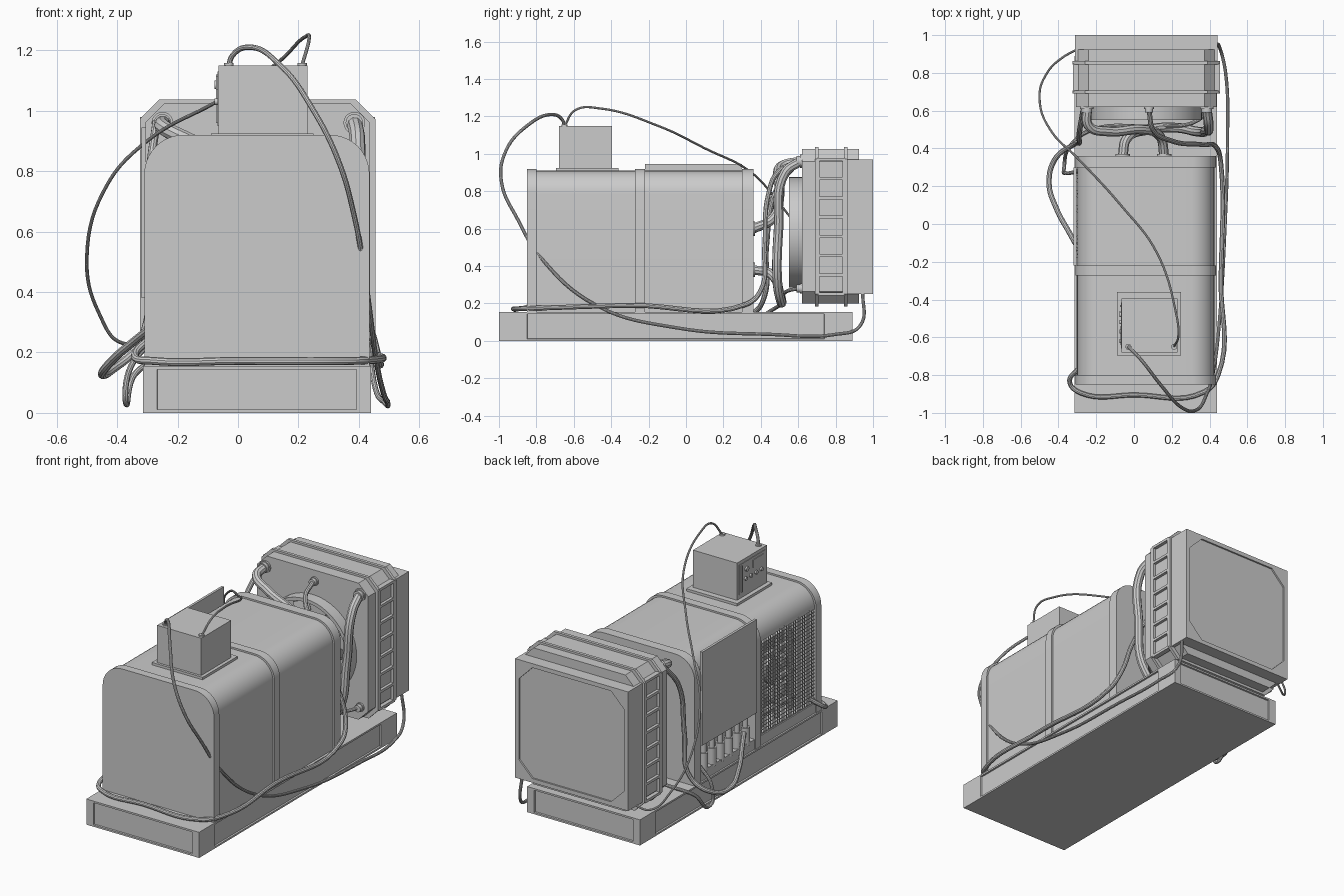
import bpy, bmesh, math, random
from mathutils import Matrix, Vector

if "Cube" in bpy.data.objects:
    bpy.data.objects.remove(bpy.data.objects["Cube"])

random.seed(4)
CX = 0.065  # centre line of the machine


def finish(name, bm, smooth=False):
    bmesh.ops.recalc_face_normals(bm, faces=bm.faces[:])
    me = bpy.data.meshes.new(name)
    bm.to_mesh(me)
    bm.free()
    ob = bpy.data.objects.new(name, me)
    bpy.context.collection.objects.link(ob)
    if smooth:
        smooth_it(ob)
    return ob


def smooth_it(ob):
    bpy.ops.object.select_all(action='DESELECT')
    ob.select_set(True)
    bpy.context.view_layer.objects.active = ob
    bpy.ops.object.shade_smooth_by_angle(angle=math.radians(35))


def boxes(name, bounds):
    """One object from boxes given as (x0, x1, y0, y1, z0, z1)."""
    bm = bmesh.new()
    for x0, x1, y0, y1, z0, z1 in bounds:
        m = Matrix.Translation(((x0 + x1) / 2, (y0 + y1) / 2, (z0 + z1) / 2))
        bmesh.ops.create_cube(bm, size=1, matrix=m @ Matrix.Diagonal((x1 - x0, y1 - y0, z1 - z0, 1)))
    return finish(name, bm)


def prism(name, pts, y0, y1, smooth=False):
    """Extrude an (x, z) outline along y."""
    bm = bmesh.new()
    f = bm.faces.new([bm.verts.new((x, y0, z)) for x, z in pts])
    r = bmesh.ops.extrude_face_region(bm, geom=[f])
    vs = [v for v in r['geom'] if isinstance(v, bmesh.types.BMVert)]
    bmesh.ops.translate(bm, verts=vs, vec=(0, y1 - y0, 0))
    return finish(name, bm, smooth)


def cylinders(name, items, seg=20):
    """One object from cylinders given as (start, end, radius)."""
    bm = bmesh.new()
    for a, b, r in items:
        a, b = Vector(a), Vector(b)
        m = Matrix.Translation((a + b) / 2) @ (b - a).to_track_quat('Z', 'Y').to_matrix().to_4x4()
        bmesh.ops.create_cone(bm, cap_ends=True, segments=seg, radius1=r, radius2=r,
                              depth=(b - a).length, matrix=m)
    return finish(name, bm, True)


def hose(name, pts, r):
    cu = bpy.data.curves.new(name, 'CURVE')
    cu.dimensions = '3D'
    cu.bevel_depth, cu.bevel_resolution, cu.resolution_u, cu.use_fill_caps = r, 3, 8, True
    sp = cu.splines.new('BEZIER')
    sp.bezier_points.add(len(pts) - 1)
    for p, co in zip(sp.bezier_points, pts):
        p.co = co
        p.handle_left_type = p.handle_right_type = 'AUTO'
    ob = bpy.data.objects.new(name, cu)
    bpy.context.collection.objects.link(ob)
    bpy.ops.object.select_all(action='DESELECT')
    ob.select_set(True)
    bpy.context.view_layer.objects.active = ob
    bpy.ops.object.convert(target='MESH')
    smooth_it(bpy.context.view_layer.objects.active)


def arch(x0, x1, z0, z1, r, left_z=None):
    pts = [(x0, z0 if left_z is None else left_z)]
    for cx, start in ((x0 + r, 180), (x1 - r, 90)):
        for i in range(11):
            a = math.radians(start - 9 * i)
            pts.append((cx + r * math.cos(a), z1 - r + r * math.sin(a)))
    return pts + [(x1, z0)]


def octagon(hw, z0, z1, c):
    a, b = CX - hw, CX + hw
    return [(a + c, z0), (b - c, z0), (b, z0 + c), (b, z1 - c),
            (b - c, z1), (a + c, z1), (a, z1 - c), (a, z0 + c)]


# Base skid with a recessed panel on each side
base = boxes("base_skid", [(-0.315, 0.44, -1, 0.89, 0, 0.155)])
bm = bmesh.new()
bm.from_mesh(base.data)
bm.normal_update()
for f in [f for f in bm.faces if abs(f.normal.z) < 0.5]:
    bmesh.ops.inset_region(bm, faces=[f], thickness=0.015)
    c = f.calc_center_median()
    k = Vector((0.9, 1, 1)) if abs(f.normal.y) > 0.5 else Vector((1, 0.85, 1))
    for v in f.verts:
        v.co = c + (v.co - c) * k
    bmesh.ops.inset_region(bm, faces=[f], thickness=0.002, depth=-0.01)
bm.to_mesh(base.data)
bm.free()

# Housing: end caps, middle rib and two shells open low on the left
for name, y0, y1 in (("front_cap", -0.85, -0.80), ("middle_rib", -0.272, -0.22), ("rear_cap", 0.30, 0.36)):
    prism(name, arch(-0.31, 0.435, 0.155, 0.92, 0.13), y0, y1, True)
for name, y0, y1, lz in (("front_shell", -0.80, -0.27, 0.78), ("rear_shell", -0.22, 0.30, 0.38)):
    outline = arch(-0.30, 0.425, 0.155, 0.91, 0.125, lz)
    prism(name, outline + arch(-0.285, 0.41, 0.155, 0.895, 0.11, lz)[::-1], y0, y1, True)
boxes("left_sill", [(-0.305, -0.27, -0.80, 0.30, 0.155, 0.215)])
boxes("left_door_panel", [(-0.32, -0.305, -0.22, 0.30, 0.38, 0.945)])
boxes("rear_bulkhead", [(-0.24, -0.225, -0.22, 0.30, 0.155, 0.5)])

# Row of power connectors under the door
sockets = []
for i in range(6):
    y = -0.16 + i * 0.08
    sockets += [((-0.285, y, 0.2), (-0.285, y, 0.31), 0.025), ((-0.285, y, 0.31), (-0.285, y, 0.38), 0.016)]
cylinders("power_connectors", sockets, 16)

# Wire grille over the engine bay
w = 0.002
wires = [(-0.30, -0.296, -0.795 + i * 0.0217 - w, -0.795 + i * 0.0217 + w, 0.21, 0.79) for i in range(25)]
wires += [(-0.301, -0.297, -0.80, -0.27, 0.22 + i * 0.0217 - w, 0.22 + i * 0.0217 + w) for i in range(26)]
boxes("wire_grille", wires)

# Engine seen through the grille
boxes("engine_block", [(-0.12, 0.30, -0.76, -0.30, 0.2, 0.62), (-0.06, 0.24, -0.72, -0.34, 0.62, 0.76)] +
      [(-0.19, -0.10, y, y + 0.05, z, z + random.uniform(0.05, 0.1))
       for y in (-0.72, -0.62, -0.52, -0.42) for z in (0.28, 0.45)])
cylinders("engine_pipes", [((-0.2, -0.74, z), (-0.2, -0.31, z), 0.02) for z in (0.26, 0.42, 0.6)] +
          [((-0.22, y, 0.2), (-0.22, y, 0.68), 0.014) for y in (-0.68, -0.55, -0.4)] +
          [((-0.23, -0.5, 0.5), (-0.1, -0.5, 0.5), 0.07)])

# Control box with panel and knobs on its left face
boxes("control_box_plate", [(-0.09, 0.25, -0.695, -0.36, 0.90, 0.925)])
boxes("control_box", [(-0.065, 0.23, -0.68, -0.395, 0.92, 1.15)])
boxes("control_panel", [(-0.068, -0.06, -0.66, -0.415, 0.95, 1.13), (-0.073, -0.06, -0.44, -0.43, 0.96, 1.12),
                        (-0.072, -0.06, -0.64, -0.54, 1.07, 1.115)])
cylinders("control_knobs", [((-0.06, -0.62 + i * 0.05, 1.03), (-0.078, -0.62 + i * 0.05, 1.03), 0.011)
                            for i in range(4)] + [((-0.06, -0.48, 1.085), (-0.078, -0.48, 1.085), 0.014)], 14)
cylinders("cable_glands", [((x, -0.65, 1.145), (x, -0.65, 1.158), 0.016) for x in (-0.03, 0.212)], 14)

# Radiator: chamfered core, two clamping bands and side ladders
prism("radiator_core", octagon(0.372, 0.2, 1.025, 0.065), 0.62, 0.925)
for i, y in enumerate((0.69, 0.845)):
    prism(f"radiator_band_{i}", octagon(0.39, 0.185, 1.037, 0.065), y, y + 0.018)
rungs = []
for s in (-1, 1):
    a, b = sorted((CX + s * 0.36, CX + s * 0.389))
    rungs += [(a, b, 0.70, 0.85, z - 0.008, z + 0.008) for z in [0.25 + i * 0.103 for i in range(8)]]
    rungs += [(a, b, y, y + 0.012, 0.25, 0.97) for y in (0.703, 0.838)]
boxes("radiator_side_ladders", rungs)

# Rear cooling box with an eight-sided recess
x0, x1, z0, z1, t, g = CX - 0.378, CX + 0.378, 0.25, 0.97, 0.025, 0.09
boxes("rear_cooling_box", [(x0, x1, 0.86, 0.99, z0, z1)])
boxes("rear_frame", [(x0, x1, 0.99, 1, z0, z0 + t), (x0, x1, 0.99, 1, z1 - t, z1),
                     (x0, x0 + t, 0.99, 1, z0 + t, z1 - t), (x1 - t, x1, 0.99, 1, z0 + t, z1 - t)])
for i, (x, z, sx, sz) in enumerate(((x0, z0, 1, 1), (x1, z0, -1, 1), (x0, z1, 1, -1), (x1, z1, -1, -1))):
    x, z = x + sx * t, z + sz * t
    prism(f"rear_gusset_{i}", [(x, z), (x + sx * g, z), (x, z + sz * g)], 0.99, 1)

# Fan shroud, guard and blades
FZ = 0.58
circle = [(math.cos(i * math.tau / 48), math.sin(i * math.tau / 48)) for i in range(49)]
ring = [(CX + 0.295 * c, FZ + 0.295 * s) for c, s in circle[:48]]
bm = bmesh.new()
loops = [[bm.verts.new((CX + r * c, y, FZ + r * s)) for c, s in circle[:48]]
         for r, y in ((0.295, 0.625), (0.295, 0.55), (0.275, 0.55), (0.275, 0.625))]
for j in range(4):
    p, q = loops[j], loops[(j + 1) % 4]
    for i in range(48):
        bm.faces.new((p[i], p[(i + 1) % 48], q[(i + 1) % 48], q[i]))
finish("fan_shroud", bm, True)
for r in (0.09, 0.135, 0.18, 0.225):
    bpy.ops.mesh.primitive_torus_add(location=(CX, 0.557, FZ), rotation=(math.pi / 2, 0, 0), major_radius=r,
                                     minor_radius=0.004, major_segments=40, minor_segments=6)
    bpy.context.object.name = "fan_guard_ring"
cylinders("fan_guard_spokes", [((CX + 0.04 * c, 0.557, FZ + 0.04 * s), (CX + 0.28 * c, 0.557, FZ + 0.28 * s), 0.004)
                               for c, s in circle[:48:4]], 6)
cylinders("fan_hub", [((CX, 0.552, FZ), (CX, 0.62, FZ), 0.06)], 28)
bm = bmesh.new()
for i in range(7):
    m = (Matrix.Translation((CX, 0.592, FZ)) @ Matrix.Rotation(i * math.tau / 7, 4, 'Y') @
         Matrix.Translation((0.155, 0, 0)) @ Matrix.Rotation(0.4, 4, 'X') @ Matrix.Diagonal((0.21, 0.006, 0.09, 1)))
    bmesh.ops.create_cube(bm, size=1, matrix=m)
finish("fan_blades", bm)

# Hose fittings on the radiator face and on the rear cap
fits = []
for x, z, r in ((-0.25, 0.96, 0.036), (0.08, 0.96, 0.026), (0.385, 0.96, 0.036), (0.385, 0.28, 0.026)):
    fits += [((x, 0.63, z), (x, 0.61, z), r), ((x, 0.61, z), (x, 0.59, z), r * 0.8)]
fits += [((x, 0.35, z), (x, 0.37, z), 0.038) for x, z in ((0.16, 0.6), (-0.06, 0.38))]
cylinders("hose_fittings", fits)

# Thick coolant hoses
hose("coolant_hose_left", [(-0.25, 0.61, 0.96), (-0.24, 0.52, 0.94), (-0.14, 0.49, 0.89), (0.04, 0.50, 0.78),
                           (0.14, 0.46, 0.65), (0.16, 0.36, 0.6)], 0.026)
hose("coolant_hose_right", [(0.385, 0.61, 0.96), (0.395, 0.53, 0.90), (0.38, 0.495, 0.6), (0.33, 0.49, 0.3),
                            (0.22, 0.51, 0.205), (0.08, 0.50, 0.26), (-0.04, 0.45, 0.36), (-0.06, 0.36, 0.38)], 0.026)

# Thin hoses round the housing
hose("overflow_hose", [(0.08, 0.6, 0.96), (0.1, 0.5, 0.91), (0.2, 0.44, 0.78), (0.36, 0.42, 0.5), (0.44, 0.40, 0.27),
                       (0.46, 0.32, 0.195), (0.46, -0.3, 0.19), (0.445, -0.8, 0.175), (0.37, -0.89, 0.172),
                       (0.0, -0.905, 0.172), (-0.28, -0.895, 0.172), (-0.34, -0.84, 0.185), (-0.29, -0.76, 0.25)], 0.013)
hose("left_loop_hose", [(-0.27, 0.6, 0.96), (-0.29, 0.48, 0.8), (-0.29, 0.43, 0.5), (-0.32, 0.42, 0.24),
                        (-0.42, 0.34, 0.14), (-0.45, 0.22, 0.13), (-0.41, 0.08, 0.18), (-0.34, -0.05, 0.24),
                        (-0.29, -0.14, 0.28)], 0.014)
hose("drain_hose", [(0.385, 0.61, 0.28), (0.34, 0.55, 0.27), (0.1, 0.52, 0.22), (-0.22, 0.50, 0.19),
                    (-0.34, 0.41, 0.13), (-0.37, 0.30, 0.03), (-0.36, 0.27, 0.14), (-0.29, 0.28, 0.24)], 0.010)

# Control cables from the box to the radiator
hose("right_cable", [(-0.03, -0.65, 1.15), (-0.02, -0.66, 1.18), (0.03, -0.71, 1.21), (0.14, -0.85, 1.15),
                     (0.25, -0.97, 1.0), (0.33, -0.985, 0.84), (0.385, -0.90, 0.65), (0.42, -0.78, 0.45),
                     (0.455, -0.48, 0.19), (0.48, -0.05, 0.07), (0.495, 0.45, 0.035), (0.485, 0.8, 0.035),
                     (0.455, 0.93, 0.08), (0.43, 0.945, 0.27)], 0.009)
hose("left_cable", [(0.212, -0.65, 1.15), (0.235, -0.59, 1.235), (0.22, -0.46, 1.243), (0.12, -0.15, 1.15),
                    (-0.07, 0.1, 1.03), (-0.3, 0.35, 0.9), (-0.43, 0.48, 0.76), (-0.5, 0.66, 0.52),
                    (-0.46, 0.8, 0.33), (-0.38, 0.88, 0.23), (-0.29, 0.93, 0.26)], 0.006)
